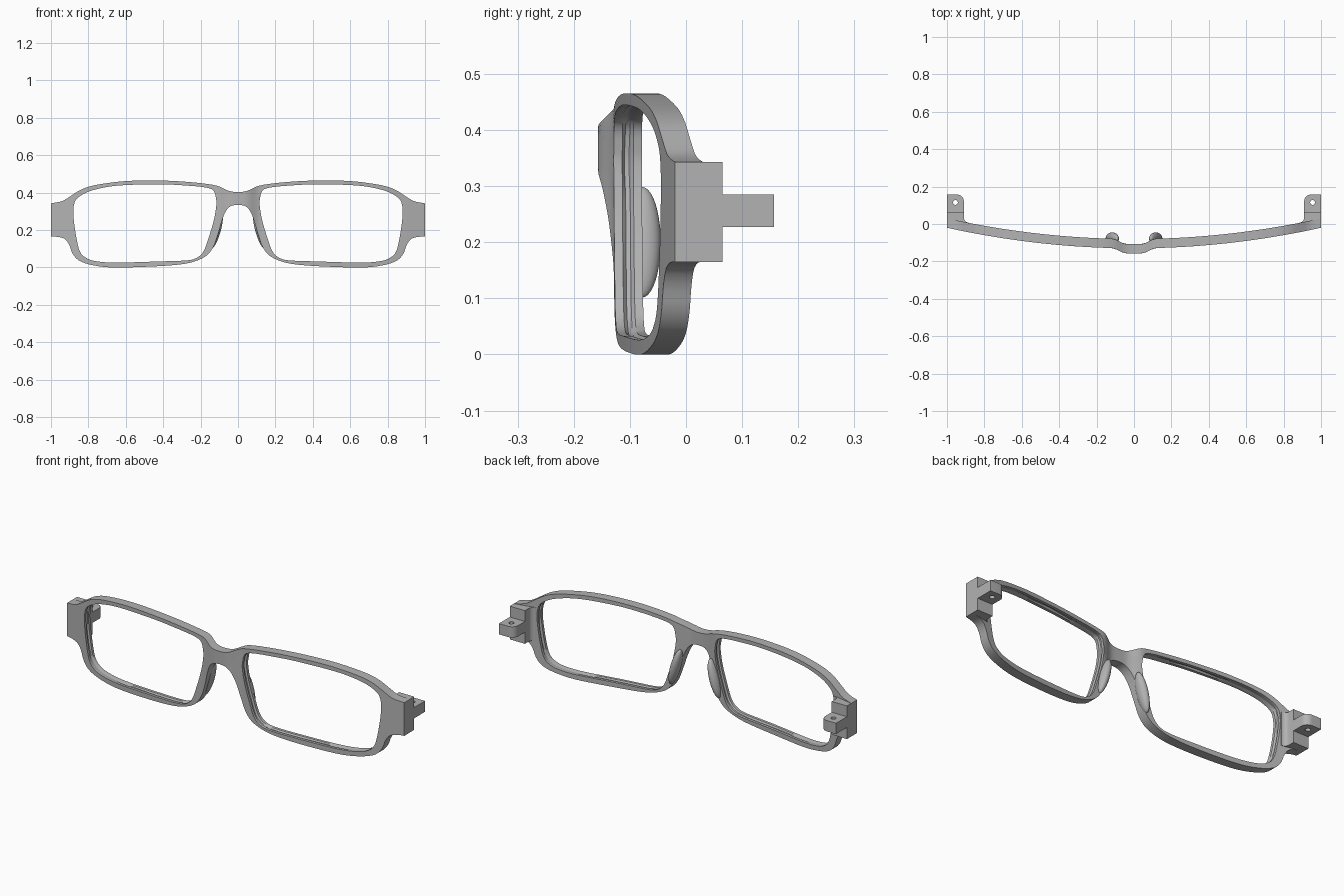
import bpy, bmesh
from math import sin, cos, pi
from mathutils import Vector, Matrix

old = bpy.data.objects.get("Cube")
if old:
    bpy.data.objects.remove(old, do_unlink=True)

grey = bpy.data.materials.new("plain_grey")
grey.use_nodes = True
grey.diffuse_color = (0.45, 0.45, 0.45, 1)
grey.node_tree.nodes["Principled BSDF"].inputs["Base Color"].default_value = grey.diffuse_color

THICK = 0.05


def finish(bm, name):
    """Turn a +x half into a smooth shaded, mirrored object."""
    bmesh.ops.recalc_face_normals(bm, faces=bm.faces)
    mesh = bpy.data.meshes.new(name)
    bm.to_mesh(mesh)
    bm.free()
    mesh.materials.append(grey)
    obj = bpy.data.objects.new(name, mesh)
    bpy.context.collection.objects.link(obj)
    bpy.ops.object.select_all(action='DESELECT')
    obj.select_set(True)
    bpy.context.view_layer.objects.active = obj
    bpy.ops.object.shade_smooth_by_angle(angle=pi / 5)
    obj.modifiers.new("mirror", 'MIRROR').merge_threshold = 0.0005
    return obj


def smooth(points, n, before=None, after=None):
    """Smooth curve through points, resampled to n equal steps (end left out)."""
    p = [Vector(q) for q in [before or points[0], *points, after or points[-1]]]
    fine = []
    for a, b, c, d in zip(p, p[1:], p[2:], p[3:]):
        for k in range(12):
            t = k / 12
            fine.append(b + 0.5 * t * ((c - a) + t * ((2 * a - 5 * b + 4 * c - d)
                                                      + t * (3 * b - 3 * c + d - a))))
    fine.append(p[-2])
    run = [0]
    for a, b in zip(fine, fine[1:]):
        run.append(run[-1] + (b - a).length)
    out, j = [], 0
    for i in range(n):
        s = run[-1] * i / n
        while run[j + 1] < s:
            j += 1
        out.append(fine[j].lerp(fine[j + 1], (s - run[j]) / (run[j + 1] - run[j])))
    return out


def front_y(x):
    """Wrap curve of the front, pushed forward at the bridge."""
    t = min(1, max(0, (0.12 - x) / 0.08))
    return -0.13 + 0.11 * x * x - 0.027 * t * t * (3 - 2 * t)


# Rim outline: brow, end, lower edge, bridge seam
brow = [(0, .403), (.05, .41), (.125, .44), (.275, .458), (.425, .465), (.6, .462),
        (.755, .442), (.835, .418), (.89, .385), (.94, .355), (1, .343)]
lower = [(1, .165), (.96, .164), (.925, .152), (.902, .12), (.885, .075), (.85, .037),
         (.78, .013), (.67, 0), (.49, .004), (.33, .014), (.24, .03), (.17, .062),
         (.132, .11), (.106, .18), (.086, .25), (.063, .305), (.035, .33), (0, .335)]
# Lens opening, split to match
hole_top = [(.118, .37), (.13, .41), (.17, .427), (.275, .438), (.435, .445),
            (.65, .437), (.78, .412), (.85, .378), (.875, .343)]
hole_side = [(.875, .343), (.88, .28), (.866, .17)]
hole_low = [(.866, .17), (.845, .085), (.81, .05), (.755, .033), (.65, .026),
            (.435, .032), (.275, .038), (.22, .052), (.185, .085), (.16, .15),
            (.13, .25), (.116, .33)]
hole_seam = [hole_low[-1], hole_top[0]]

N_TOP, N_SIDE, N_LOW, N_SEAM = 60, 8, 70, 8
outer = (smooth(brow, N_TOP, (-.05, .41)) + smooth([brow[-1], lower[0]], N_SIDE)
         + smooth(lower, N_LOW, None, (-.035, .33)) + smooth([lower[-1], brow[0]], N_SEAM))
hole = (smooth(hole_top, N_TOP, hole_low[-1], hole_side[1])
        + smooth(hole_side, N_SIDE, hole_top[-2], hole_low[1])
        + smooth(hole_low, N_LOW, hole_side[1], hole_top[0])
        + smooth(hole_seam, N_SEAM, hole_low[-2], hole_top[1]))

# Frame front: a closed section swept round each lens, with a lens groove
bm = bmesh.new()
STEPS = 6
rings = []
for o, h in zip(outer, hole):
    across = [o.lerp(h, k / STEPS) for k in range(STEPS + 1)]
    groove = h + (o - h).normalized() * 0.009
    section = [(p, 0) for p in across]
    section += [(h, .3), (groove, .42), (groove, .58), (h, .7)]
    section += [(p, 1) for p in reversed(across)]
    rings.append([bm.verts.new((p.x, front_y(p.x) + f * THICK, p.y)) for p, f in section])
count = len(rings[0])
for i, ring in enumerate(rings):
    nxt = rings[(i + 1) % len(rings)]
    for j in range(count):
        if j == count - 1 and i >= N_TOP + N_SIDE + N_LOW:
            continue  # open at the seam so both halves join
        k = (j + 1) % count
        bm.faces.new((ring[j], ring[k], nxt[k], nxt[j]))
finish(bm, "frame_front")


def extrude_loops(name, loops, z0, z1):
    """Fill flat loops (later ones are holes) and extrude upwards."""
    bm = bmesh.new()
    for loop in loops:
        vs = [bm.verts.new((x, y, z0)) for x, y in loop]
        for a, b in zip(vs, vs[1:] + vs[:1]):
            bm.edges.new((a, b))
    bmesh.ops.triangle_fill(bm, edges=bm.edges[:], use_beauty=True)
    up = bmesh.ops.extrude_face_region(bm, geom=bm.faces[:])["geom"]
    bmesh.ops.translate(bm, vec=(0, 0, z1 - z0),
                        verts=[v for v in up if isinstance(v, bmesh.types.BMVert)])
    return finish(bm, name)


def arc(cx, cy, r, start, end, n):
    return [(cx + r * cos(start + (end - start) * i / n),
             cy + r * sin(start + (end - start) * i / n)) for i in range(n + 1)]


# End blocks, with a fillet into the rim
block = [(1, -.018), (1, .065), (.91, .065)] + arc(.885, .033, .025, 0, -pi / 2, 6) + [(.885, -.03)]
extrude_loops("end_block", [block], .165, .343)

# Hinge tabs with a pin hole
tab = [(.91, .055), (1, .055), (1, .157)] + arc(.945, .122, .035, pi / 2, pi, 8)
pin = arc(.955, .115, .013, 0, 2 * pi, 20)[:-1]
extrude_loops("hinge_tab", [tab, pin], .227, .285)

# Nose pads
bm = bmesh.new()
place = (Matrix.Translation((.116, -.078, .2)) @ Matrix.Rotation(-.27, 4, 'Y')
         @ Matrix.Diagonal((.024, .033, .102, 1)))
bmesh.ops.create_uvsphere(bm, u_segments=32, v_segments=20, radius=1, matrix=place)
finish(bm, "nose_pad")
